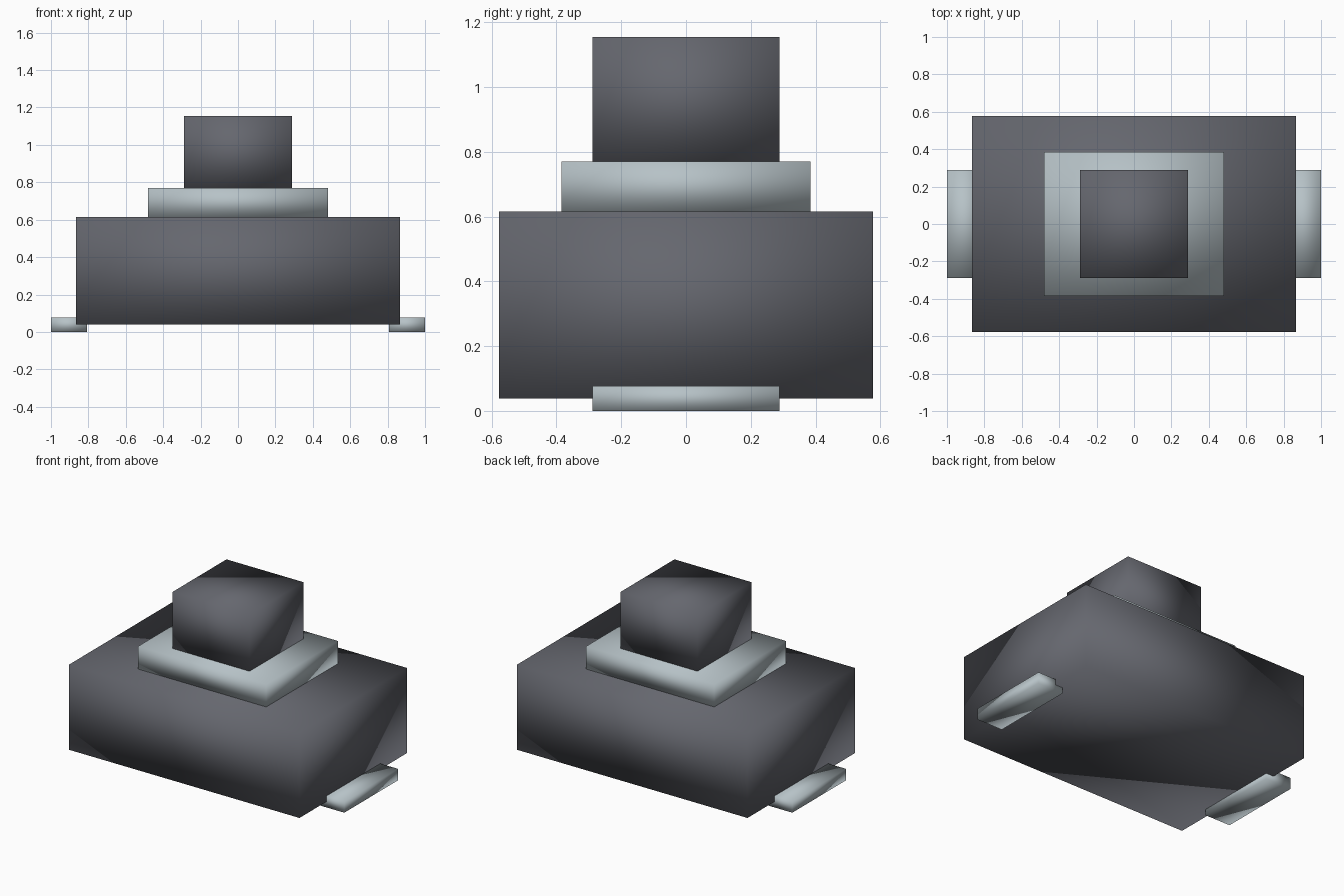
import bpy
import bmesh
from mathutils import Matrix, Vector

# Remove the default cube
default = bpy.data.objects.get("Cube")
if default:
    bpy.data.objects.remove(default, do_unlink=True)

UNIT = 1 / 26  # the model is 52 units wide


def make_material(name, color):
    mat = bpy.data.materials.new(name)
    mat.use_nodes = True
    mat.diffuse_color = (*color, 1)
    bsdf = next(n for n in mat.node_tree.nodes if n.type == "BSDF_PRINCIPLED")
    bsdf.inputs["Base Color"].default_value = (*color, 1)
    return mat


def add_block(name, size, x, bottom, mat):
    """Smooth-shaded block, sized in units, resting at the given height."""
    bm = bmesh.new()
    bmesh.ops.create_cube(bm, size=1)
    center = Vector((x, 0, bottom + size[2] / 2)) * UNIT
    scale = Matrix.Diagonal((*(Vector(size) * UNIT), 1))
    bm.transform(Matrix.Translation(center) @ scale)
    for face in bm.faces:
        face.smooth = True
    mesh = bpy.data.meshes.new(name)
    bm.to_mesh(mesh)
    bm.free()
    mesh.materials.append(mat)
    obj = bpy.data.objects.new(name, mesh)
    bpy.context.collection.objects.link(obj)
    return obj


dark = make_material("dark grey", (0.13, 0.135, 0.157))
light = make_material("light grey", (0.47, 0.54, 0.57))

# Stacked body, collar and top block
add_block("body", (45, 30, 15), 0, 1, dark)
add_block("collar", (25, 20, 4), 0, 16, light)
add_block("top_block", (15, 15, 10), 0, 20, dark)

# Feet tucked under both ends
for side, sign in (("left", 1), ("right", -1)):
    add_block(side + "_foot", (5, 15, 2), sign * 23.5, 0, light)
